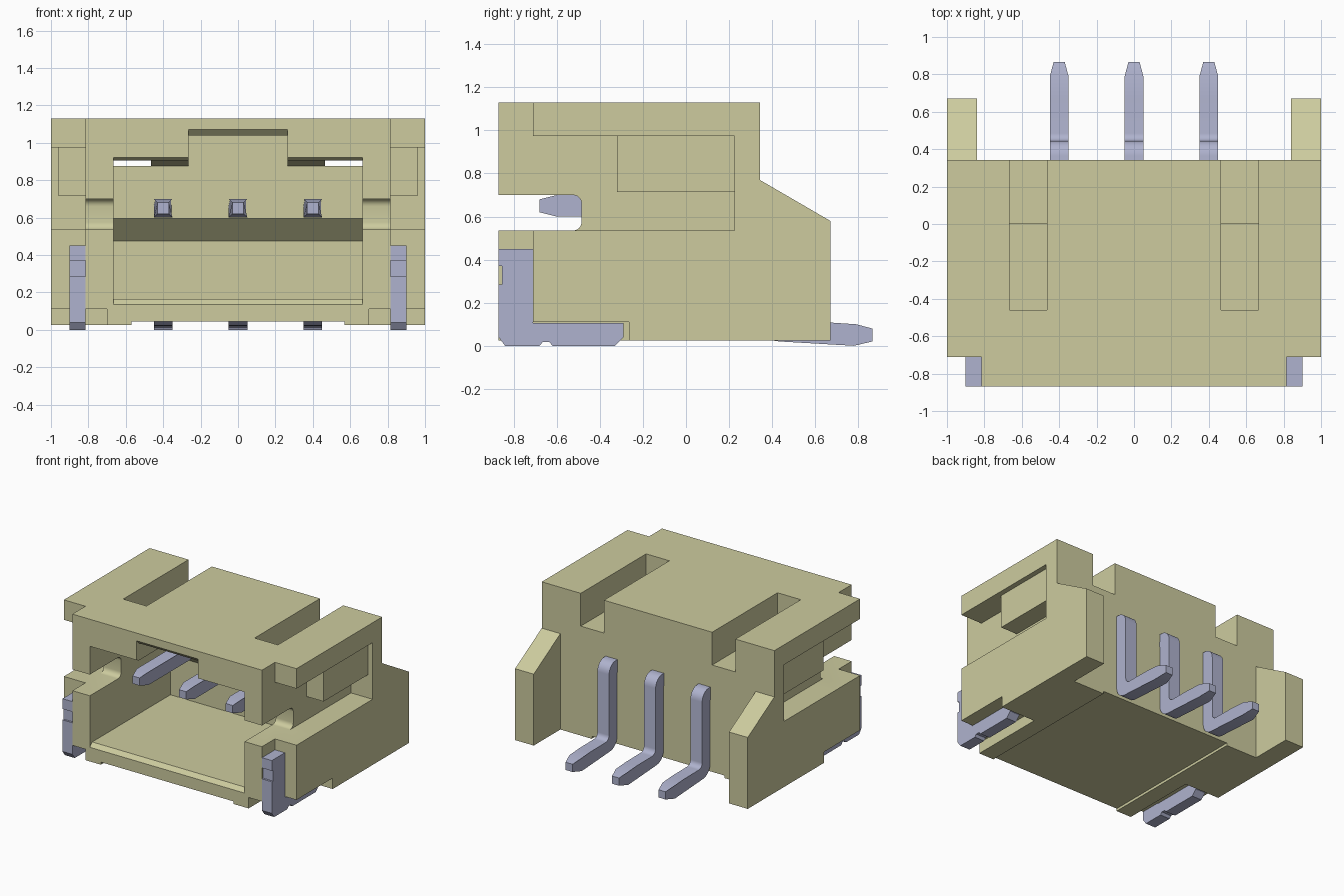
import bpy, bmesh, math

if "Cube" in bpy.data.objects:
    bpy.data.objects.remove(bpy.data.objects["Cube"])


def material(name, rgb):
    m = bpy.data.materials.new(name)
    m.use_nodes = True
    m.diffuse_color = (*rgb, 1)
    m.node_tree.nodes["Principled BSDF"].inputs["Base Color"].default_value = (*rgb, 1)
    return m


plastic = material("khaki plastic", (0.61, 0.6, 0.345))
metal = material("blue grey metal", (0.43, 0.45, 0.62))


def prism(name, profile, x0, x1, mat):
    """Extrude a (y, z) outline from x0 to x1."""
    bm = bmesh.new()
    face = bm.faces.new([bm.verts.new((x0, y, z)) for y, z in profile])
    new = bmesh.ops.extrude_face_region(bm, geom=[face])["geom"]
    for v in new:
        if isinstance(v, bmesh.types.BMVert):
            v.co.x = x1
    bmesh.ops.recalc_face_normals(bm, faces=bm.faces)
    mesh = bpy.data.meshes.new(name)
    bm.to_mesh(mesh)
    bm.free()
    mesh.materials.append(mat)
    ob = bpy.data.objects.new(name, mesh)
    bpy.context.collection.objects.link(ob)
    return ob


def rect(y0, y1, z0, z1):
    return [(y0, z0), (y1, z0), (y1, z1), (y0, z1)]


def arc(cy, cz, r, a0, a1, n=6):
    angles = [math.radians(a0 + (a1 - a0) * i / n) for i in range(n + 1)]
    return [(cy + r * math.cos(a), cz + r * math.sin(a)) for a in angles]


def activate(ob):
    bpy.ops.object.select_all(action='DESELECT')
    ob.select_set(True)
    bpy.context.view_layer.objects.active = ob


def cut(ob, profile, x0, x1):
    cutter = prism("cutter", profile, x0, x1, plastic)
    cutter.hide_render = True
    mod = ob.modifiers.new("cut", 'BOOLEAN')
    mod.operation, mod.solver, mod.object = 'DIFFERENCE', 'EXACT', cutter
    activate(ob)
    bpy.ops.object.modifier_apply(modifier=mod.name)
    bpy.data.objects.remove(cutter)


def smooth(ob):
    activate(ob)
    bpy.ops.object.shade_smooth_by_angle(angle=math.radians(25))


# Housing with sloped rear wings
housing = prism("housing", [(-.87, .025), (.67, .025), (.67, .58), (.343, .77),
                            (.343, 1.13), (-.87, 1.13)], -1, 1, plastic)
cut(housing, rect(.343, 1, -.5, 1.5), -.84, .84)

# Plug cavity with bevelled mouth and undercut rear wall
cut(housing, [(-1, .135), (-.87, .135), (-.84, .165), (.12, .165), (.12, .475),
              (0, .595), (0, .875), (-.46, .905), (-.84, .905), (-.87, .92),
              (-1, .92)], -.665, .665)
# Central key channel
cut(housing, [(-1, .8), (0, .8), (0, 1.04), (-.84, 1.04), (-.87, 1.07),
              (-1, 1.07)], -.265, .265)
# Rounded slot through both side walls
cut(housing, [(-1, .535)] + arc(-.525, .575, .04, -90, 0)
    + arc(-.525, .66, .04, 0, 90) + [(-1, .7)], -1.1, 1.1)
# Shallow groove under the base
cut(housing, rect(-1, 1, -.5, .045), -.57, .57)

for s in (-1, 1):
    # Front corner step, side recess around its block, top slot, tab pocket
    cut(housing, rect(-1, -.71, -.5, 1.5), s * .815, s * 1.1)
    cut(housing, rect(-1, -.32, .535, .975), s * .815, s * 1.1)
    cut(housing, rect(-.4, .225, .535, .715), s * .815, s * 1.1)
    cut(housing, rect(-.4, .225, .6, .975), s * .96, s * 1.1)
    cut(housing, rect(-.46, .6, .875, 1.4), s * .465, s * .665)
    cut(housing, rect(-1, -.265, -.5, .11), s * .7, s * 1.1)
smooth(housing)

# Side solder tabs
tab = [(-.87, .04), (-.84, 0), (-.68, 0), (-.665, .018), (-.635, .018), (-.62, 0),
       (-.33, 0), (-.29, .04), (-.29, .105), (-.71, .105), (-.71, .45), (-.87, .45),
       (-.87, .37), (-.855, .37), (-.855, .285), (-.87, .285)]
for s, side in ((-1, "right"), (1, "left")):
    prism(side + "_solder_tab", tab, s * .815, s * .9, metal)

# Bent contact pins with tapered ends
pin = ([(-.68, .62), (-.6, .6), (.345, .6)] + arc(.435, .11, .09, 180, 270)
       + [(.78, 0), (.865, .02), (.865, .08), (.79, .1), (.67, .108)]
       + arc(.485, .15, .04, 270, 180) + arc(.365, .62, .08, 0, 90)
       + [(-.6, .7), (-.68, .68)])
for x, side in ((-.4, "right"), (0, "middle"), (.4, "left")):
    ob = prism(side + "_pin", pin, -.05, .05, metal)
    for v in ob.data.vertices:
        if v.co.y < -.65 or v.co.y > .85:
            v.co.x *= .6
    ob.location.x = x
    smooth(ob)
